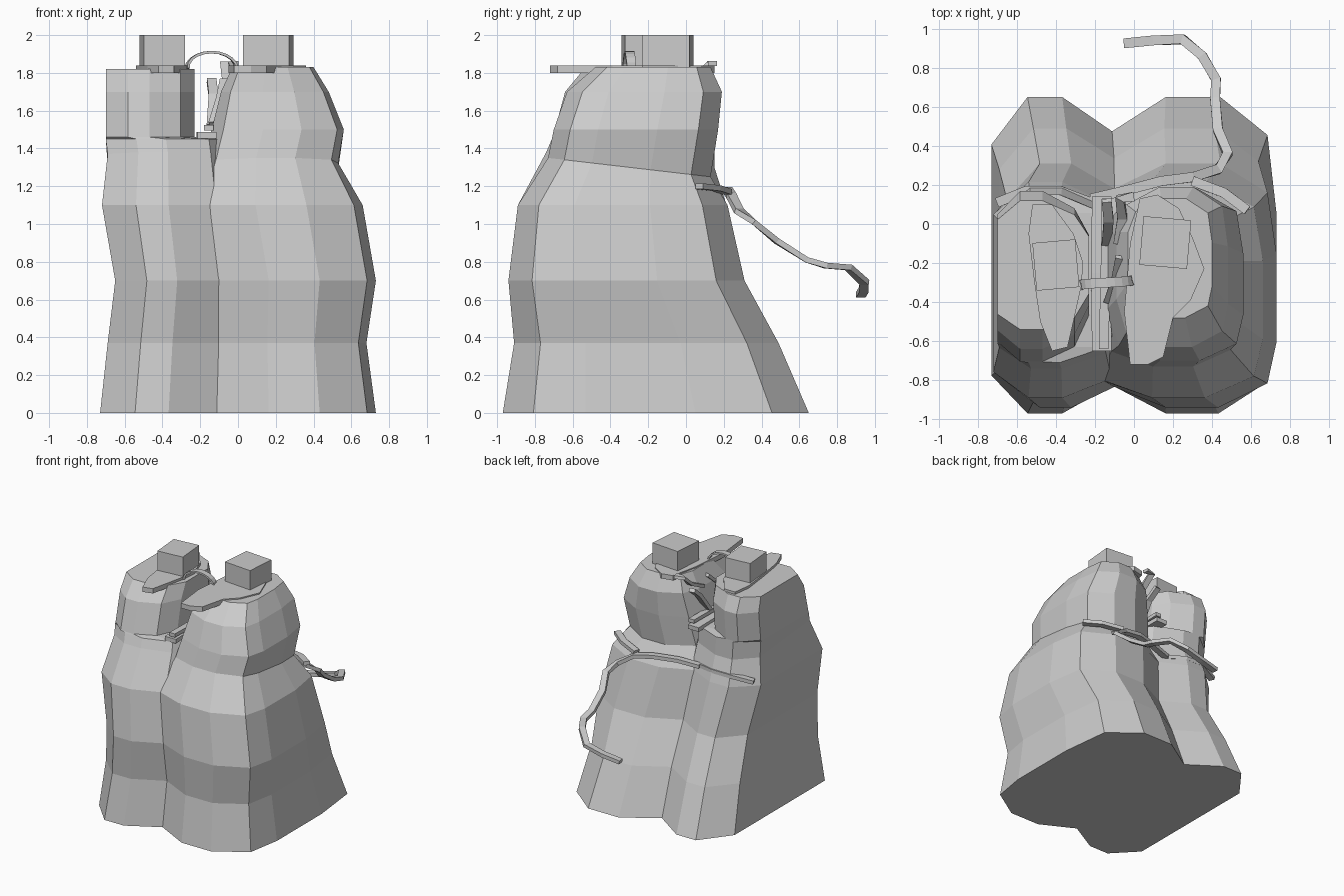
import bpy, bmesh, math
from mathutils import Vector

if "Cube" in bpy.data.objects:
    bpy.data.objects.remove(bpy.data.objects["Cube"])


def make_object(name, bm):
    bmesh.ops.recalc_face_normals(bm, faces=bm.faces)
    me = bpy.data.meshes.new(name)
    bm.to_mesh(me)
    bm.free()
    ob = bpy.data.objects.new(name, me)
    bpy.context.collection.objects.link(ob)
    return ob


def skin(bm, rings):
    """Bridge rings of equal size and cap both ends."""
    vr = [[bm.verts.new(p) for p in r] for r in rings]
    n = len(vr[0])
    for a, b in zip(vr, vr[1:]):
        for i in range(n):
            j = (i + 1) % n
            bm.faces.new((a[i], a[j], b[j], b[i]))
    bm.faces.new(vr[0])
    bm.faces.new(vr[-1])


def lobe(name, plan, levels):
    """Loft a unit plan through levels of (z, x0, x1, y0, y1, tilt)."""
    bm = bmesh.new()
    skin(bm, [[(x0 + u * (x1 - x0), y0 + v * (y1 - y0), z - t * v) for u, v in plan]
              for z, x0, x1, y0, y1, t in levels])
    return make_object(name, bm)


def ribbon(name, pts, w, h):
    """Rectangular strip following a path, kept level across its width."""
    pts = [Vector(p) for p in pts]
    rings = []
    for i, p in enumerate(pts):
        d = pts[min(i + 1, len(pts) - 1)] - pts[max(i - 1, 0)]
        s = Vector((d.y, -d.x, 0)).normalized()
        up = s.cross(d).normalized()
        rings.append([p + s * a * w / 2 + up * b * h / 2
                      for a, b in ((-1, -1), (1, -1), (1, 1), (-1, 1))])
    bm = bmesh.new()
    skin(bm, rings)
    return make_object(name, bm)


def slab(name, outline, z0, z1):
    bm = bmesh.new()
    skin(bm, [[(x, y, z) for x, y in outline] for z in (z0, z1)])
    return make_object(name, bm)


def block(name, loc, size, angle):
    bpy.ops.mesh.primitive_cube_add(size=1, location=loc, rotation=(0, 0, math.radians(angle)))
    ob = bpy.context.object
    ob.name = name
    ob.scale = size
    return ob


# rock mass: two lofted lobes merged into one cliff
right_plan = [(.09, .89), (.39, 1), (.69, 1), (.95, .88), (1, .63), (1, .27),
              (.95, .1), (.68, 0), (.39, 0), (.09, .09), (0, .3), (0, .72)]
left_plan = [(0, .85), (.25, 1), (.49, 1), (.84, .89), (1, .72), (1, .28),
             (.84, .09), (.49, 0), (.25, 0), (0, .12)]
cliff = lobe("cliff", right_plan, [
    (0, -.2, .73, -.97, .65, 0), (.37, -.18, .68, -.91, .49, 0),
    (.70, -.2, .73, -.94, .31, 0), (1.10, -.27, .66, -.89, .22, 0),
    (1.35, -.18, .53, -.73, .13, .1), (1.50, -.14, .56, -.70, .17, 0),
    (1.70, -.09, .48, -.63, .19, 0), (1.83, -.03, .40, -.48, .13, 0)])
left_lobe = lobe("left_lobe", left_plan, [
    (0, -.73, .01, -.97, .65, 0), (.37, -.69, .01, -.91, .49, 0),
    (.70, -.65, .02, -.94, .31, 0), (1.10, -.72, .0, -.89, .215, 0),
    (1.38, -.69, -.04, -.74, .15, .08), (1.45, -.70, -.05, -.71, .15, 0),
    (1.46, -.70, -.23, -.705, .15, 0), (1.70, -.70, -.23, -.64, .17, 0),
    (1.82, -.70, -.23, -.54, .12, 0)])
mod = cliff.modifiers.new("union", 'BOOLEAN')
mod.operation = 'UNION'
mod.solver = 'EXACT'
mod.object = left_lobe
bpy.context.view_layer.objects.active = cliff
bpy.ops.object.modifier_apply(modifier=mod.name)
bpy.data.objects.remove(left_lobe)

# overhanging flat slabs on the two summits
slab("right_summit_slab", [(.03, .13), (.12, .15), (.23, .08), (.30, -.07), (.36, -.23),
                           (.29, -.39), (.2, -.48), (.15, -.68), (.07, -.72),
                           (-.02, -.72), (-.05, -.45), (-.02, -.1)], 1.80, 1.84)
slab("left_summit_slab", [(-.52, .1), (-.42, .1), (-.31, -.05), (-.26, -.2), (-.27, -.32),
                          (-.31, -.5), (-.34, -.63), (-.42, -.65), (-.48, -.5),
                          (-.51, -.3), (-.54, -.05)], 1.80, 1.84)

# block houses
block("left_house", (-.40, -.21, 1.91), (.22, .245, .18), 5)
block("right_house", (.16, -.095, 1.91), (.245, .25, .18), -5)

# arched footbridge between the summits
ribbon("arched_bridge", [(-.14 - .13 * math.cos(math.pi * i / 10),
                          -.30 + .012 * (i / 5 - 1),
                          1.825 + .085 * math.sin(math.pi * i / 10))
                         for i in range(11)], .05, .014)

# gully floor and the stepped walkway down into it
ribbon("gully_floor", [(-.165, -.65, 1.47), (-.17, -.25, 1.47), (-.165, .14, 1.46)], .10, .035)
ribbon("gully_beam", [(-.155, -.64, 1.51), (-.145, -.2, 1.51), (-.14, .13, 1.51)], .05, .03)
ribbon("upper_walkway", [(.0, .14, 1.85), (-.07, .13, 1.85), (-.06, .03, 1.76),
                         (-.08, -.1, 1.70)], .05, .025)
ribbon("lower_walkway", [(-.07, -.17, 1.76), (-.09, -.28, 1.66), (-.13, -.40, 1.53)], .05, .025)
ribbon("walkway_post_rail", [(-.14, .12, 1.76), (-.13, .02, 1.68), (-.14, -.1, 1.52)], .05, .03)

# winding rear path hanging off the back ledge
ribbon("rear_path", [(-.22, .13, 1.16), (-.05, .17, 1.18), (.14, .22, 1.18), (.30, .24, 1.15),
                     (.43, .28, 1.07), (.48, .36, 1.01), (.43, .48, .91), (.415, .64, .81),
                     (.42, .74, .78), (.35, .86, .77), (.25, .945, .69), (.10, .94, .65),
                     (-.05, .925, .625)], .05, .03)

# back ledges around the waist
ribbon("left_ledge", [(-.70, .11, 1.15), (-.55, .17, 1.18), (-.38, .17, 1.18),
                      (-.22, .11, 1.16)], .05, .03)
ribbon("right_ledge", [(.30, .22, 1.17), (.46, .16, 1.19), (.58, .07, 1.2)], .05, .03)
